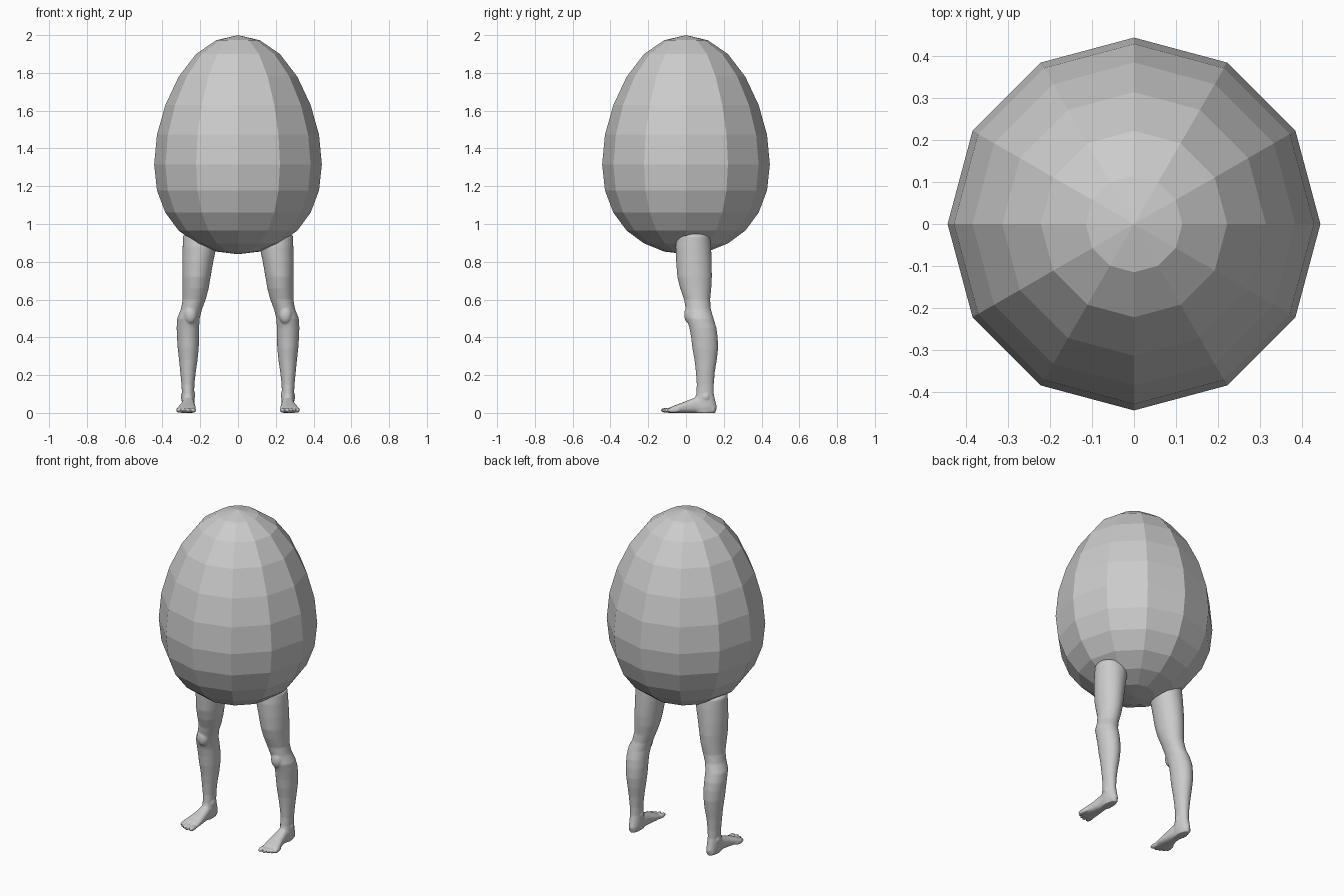
import bpy, bmesh
from math import sin, cos, pi, copysign
from mathutils import Matrix, Vector


def make_object(name, bm):
    bmesh.ops.recalc_face_normals(bm, faces=bm.faces)
    mesh = bpy.data.meshes.new(name)
    bm.to_mesh(mesh)
    bm.free()
    obj = bpy.data.objects.new(name, mesh)
    bpy.context.collection.objects.link(obj)
    return obj


def loft(bm, rings):
    """Skin closed rings of points and cap both ends."""
    loops = [[bm.verts.new(p) for p in ring] for ring in rings]
    n = len(loops[0])
    for a, b in zip(loops, loops[1:]):
        for i in range(n):
            j = (i + 1) % n
            bm.faces.new((a[i], a[j], b[j], b[i]))
    bm.faces.new(loops[0])
    bm.faces.new(loops[-1])


def oval(u0, u1, v0, v1, power=1.0, n=32):
    """Oval (or rounded box for power < 1) filling the given bounds."""
    pts = []
    for i in range(n):
        c, s = cos(2 * pi * i / n), sin(2 * pi * i / n)
        c, s = (copysign(abs(k) ** power, k) for k in (c, s))
        pts.append(((u0 + u1) / 2 + (u1 - u0) / 2 * c,
                    (v0 + v1) / 2 + (v1 - v0) / 2 * s))
    return pts


def blob(bm, centre, size, turn=0.0):
    m = (Matrix.Translation(centre) @ Matrix.Rotation(turn, 4, 'Z')
         @ Matrix.Diagonal((*size, 1)))
    bmesh.ops.create_uvsphere(bm, u_segments=20, v_segments=12, radius=1, matrix=m)


# Egg: faceted 12 x 12 sphere reshaped ring by ring
HEIGHTS = [2.0, 1.973, 1.90, 1.78, 1.63, 1.473, 1.315,
           1.177, 1.06, 0.965, 0.897, 0.854, 0.84]
bm = bmesh.new()
bmesh.ops.create_uvsphere(bm, u_segments=12, v_segments=12, radius=1)
rot = Matrix.Identity(4)
for v in bm.verts:
    ring = min(range(13), key=lambda k: abs(cos(pi * k / 12) - v.co.z))
    v.co = Vector((v.co.x * 0.444, v.co.y * 0.444, HEIGHTS[ring]))
make_object("egg_body", bm)

# Leg: horizontal sections (z, x0, x1, y0, y1)
LEG = [
    (0.948, 0.115, 0.280, -0.030, 0.110), (0.935, 0.100, 0.291, -0.050, 0.128),
    (0.88, 0.114, 0.293, -0.055, 0.133), (0.80, 0.131, 0.295, -0.052, 0.136),
    (0.72, 0.145, 0.295, -0.046, 0.137), (0.66, 0.155, 0.293, -0.031, 0.134),
    (0.60, 0.171, 0.293, -0.010, 0.128), (0.55, 0.190, 0.302, -0.002, 0.131),
    (0.50, 0.203, 0.322, 0.004, 0.146), (0.45, 0.206, 0.325, 0.018, 0.161),
    (0.40, 0.206, 0.323, 0.027, 0.168), (0.34, 0.208, 0.319, 0.034, 0.170),
    (0.28, 0.214, 0.312, 0.045, 0.163), (0.22, 0.223, 0.306, 0.052, 0.153),
    (0.15, 0.231, 0.299, 0.057, 0.147), (0.10, 0.232, 0.297, 0.054, 0.147),
    (0.06, 0.230, 0.298, 0.040, 0.156), (0.03, 0.230, 0.297, 0.030, 0.164),
    (0.0, 0.236, 0.291, 0.040, 0.156)]
bm = bmesh.new()
loft(bm, [[(x, y, z) for x, y in oval(x0, x1, y0, y1)] for z, x0, x1, y0, y1 in LEG])

# Foot: upright sections (y, x0, x1, top)
FOOT = [
    (0.15, 0.242, 0.288, 0.035), (0.10, 0.235, 0.295, 0.085),
    (0.05, 0.230, 0.297, 0.082), (0.0, 0.226, 0.306, 0.062),
    (-0.04, 0.223, 0.318, 0.047), (-0.075, 0.224, 0.327, 0.034),
    (-0.092, 0.232, 0.315, 0.024)]
loft(bm, [[(x, y, z) for x, z in oval(x0, x1, 0, top, 0.8)] for y, x0, x1, top in FOOT])

# Toes, big toe on the inside (x, tip y, half width)
for x, tip, r in [(0.237, -0.134, 0.0145), (0.263, -0.135, 0.0105), (0.283, -0.127, 0.010),
                  (0.301, -0.116, 0.0095), (0.317, -0.101, 0.009)]:
    blob(bm, (x, tip + 0.035, 0.014), (r, 0.036, 0.014), (x - 0.26) * 2)

# Kneecap and ankle bones
blob(bm, (0.252, 0.022, 0.52), (0.036, 0.032, 0.05))
blob(bm, (0.236, 0.095, 0.095), (0.010, 0.018, 0.02))
blob(bm, (0.293, 0.105, 0.085), (0.010, 0.018, 0.02))

# Fuse into one smooth leg, then mirror to the other side
legs = make_object("legs", bm)
fuse = legs.modifiers.new("fuse", 'REMESH')
fuse.mode = 'VOXEL'
fuse.voxel_size = 0.005
fuse.use_smooth_shade = True
soften = legs.modifiers.new("soften", 'SMOOTH')
soften.factor = 0.5
soften.iterations = 4
mirror = legs.modifiers.new("mirror", 'MIRROR')
mirror.use_axis = (True, False, False)
